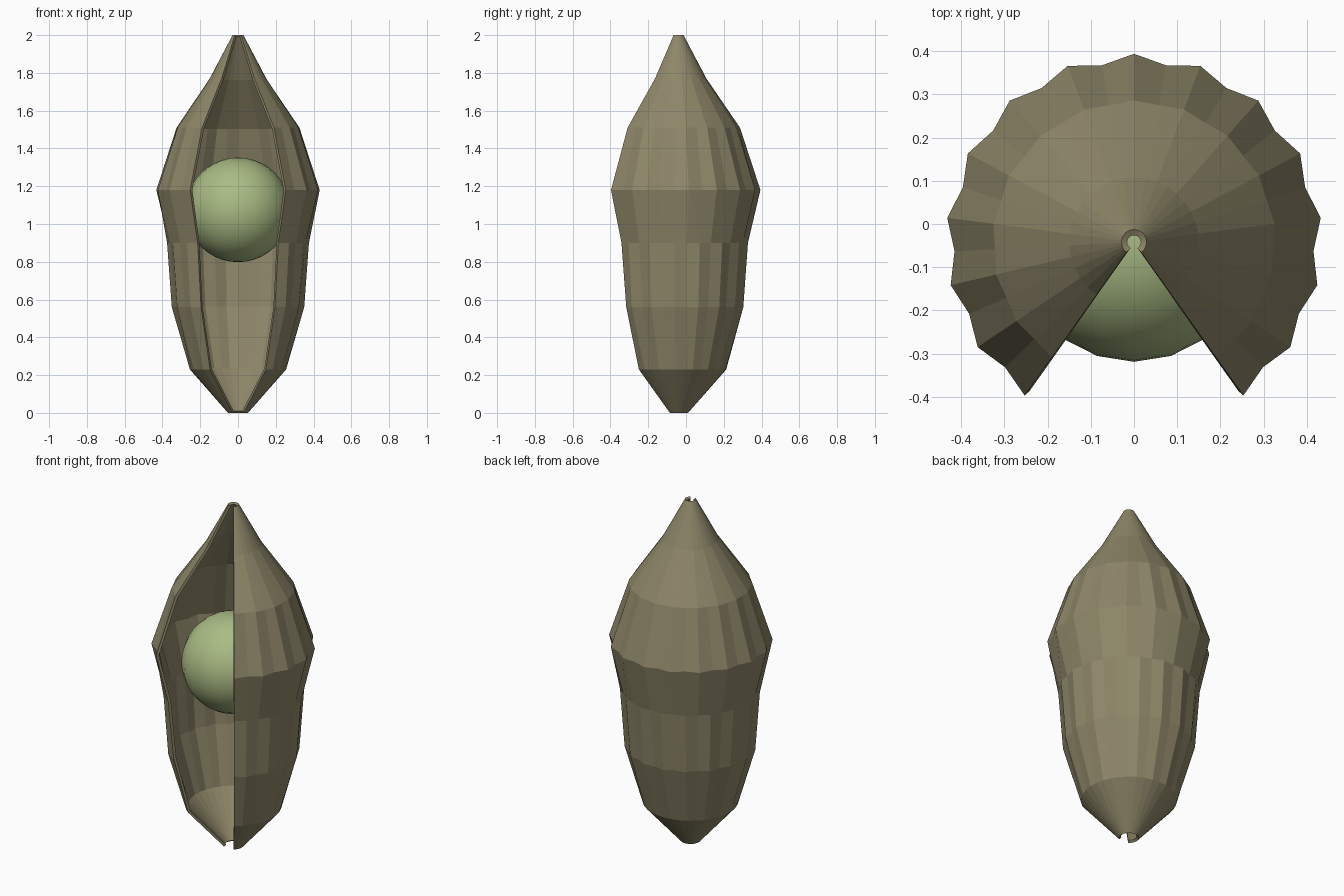
import bpy, bmesh, math

if "Cube" in bpy.data.objects:
    bpy.data.objects.remove(bpy.data.objects["Cube"])

CY = -0.042                      # axis of the pod in y
HALF_ARC = math.radians(144.5)   # the shell is open towards the front
COLS = 28
# z, mean radius, flute depth (sign swaps ridge and groove)
RINGS = [(0.0, 0.053, 0.0), (0.23, 0.255, 0.0), (0.56, 0.344, -0.007),
         (0.90, 0.372, -0.004), (1.18, 0.426, 0.010), (1.51, 0.325, 0.003),
         (1.77, 0.150, 0.0), (2.0, 0.029, 0.0)]


def material(name, color):
    m = bpy.data.materials.new(name)
    m.diffuse_color = (*color, 1)
    m.use_nodes = True
    m.node_tree.nodes["Principled BSDF"].inputs["Base Color"].default_value = m.diffuse_color
    return m


def add_object(name, bm, mat):
    bmesh.ops.recalc_face_normals
    me = bpy.data.meshes.new(name)
    bm.to_mesh(me)
    bm.free()
    ob = bpy.data.objects.new(name, me)
    bpy.context.collection.objects.link(ob)
    me.materials.append(mat)
    return ob


# Fluted pod shell, open along the front and at both tips
bm = bmesh.new()
grid = []
for z, r, flute in RINGS:
    row = []
    for i in range(COLS + 1):
        a = -HALF_ARC + 2 * HALF_ARC * i / COLS
        rr = r + flute * (1 if i % 2 == 0 else -1)
        row.append(bm.verts.new((-rr * math.sin(a), CY + rr * math.cos(a), z)))
    grid.append(row)
for low, high in zip(grid, grid[1:]):
    for i in range(COLS):
        bm.faces.new((low[i], low[i + 1], high[i + 1], high[i]))
shell = add_object("pod_shell", bm, material("husk", (0.27, 0.24, 0.14)))
solid = shell.modifiers.new("thickness", 'SOLIDIFY')
solid.thickness = 0.015
solid.offset = -1

# Round seed inside
bm = bmesh.new()
bmesh.ops.create_uvsphere(bm, u_segments=20, v_segments=20, radius=0.277)
for f in bm.faces:
    f.smooth = True
seed = add_object("seed", bm, material("seed_green", (0.40, 0.50, 0.23)))
seed.location = (0, CY, 1.075)
